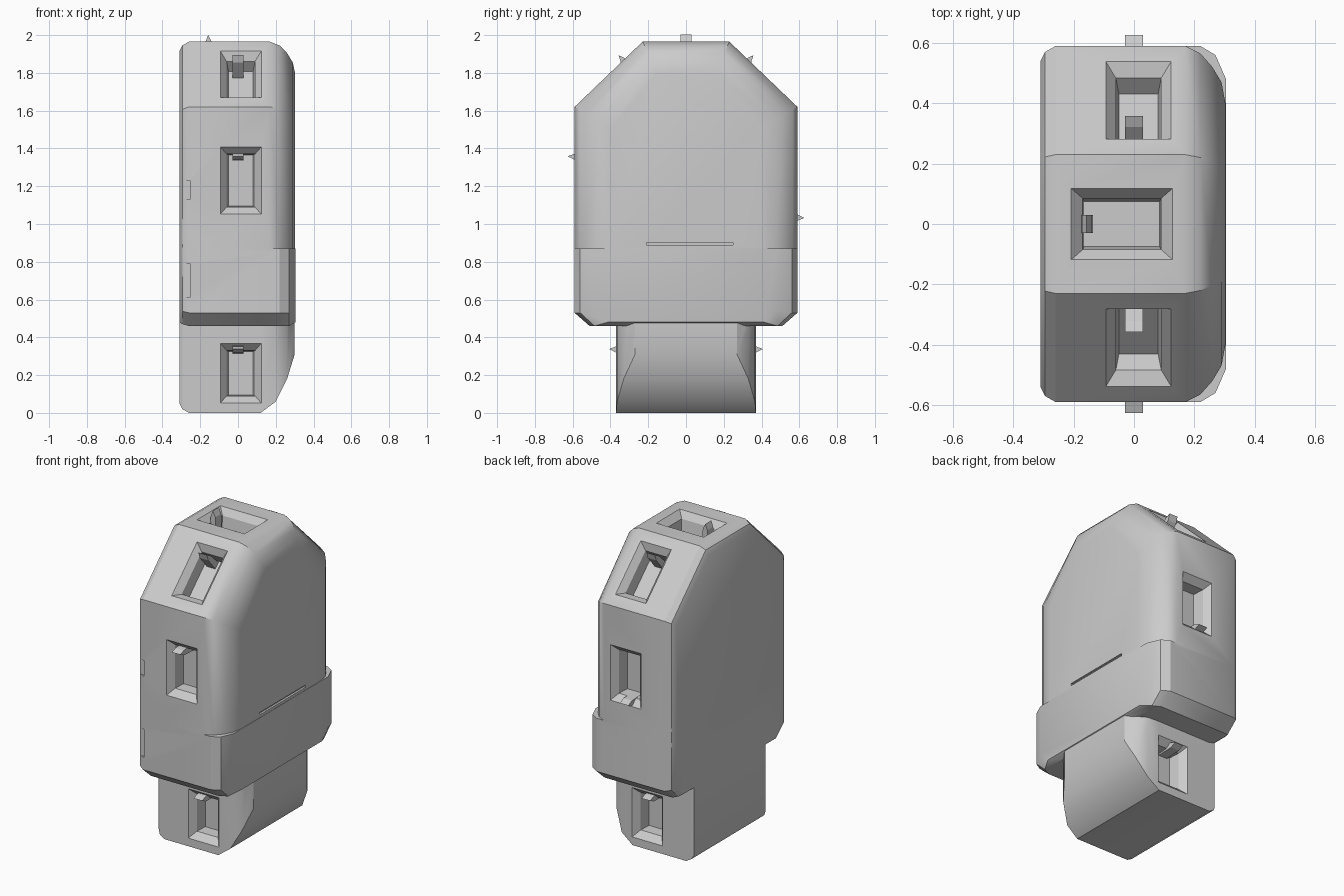
import bpy, bmesh, math
from mathutils import Matrix, Vector

cube = bpy.data.objects.get("Cube")
if cube:
    bpy.data.objects.remove(cube)

GREY = (0.6, 0.6, 0.6, 1)
grey = bpy.data.materials.new("light_grey")
grey.use_nodes = True
grey.diffuse_color = GREY
grey.node_tree.nodes["Principled BSDF"].inputs["Base Color"].default_value = GREY


def make_object(name, bm):
    bmesh.ops.recalc_face_normals(bm, faces=bm.faces)
    mesh = bpy.data.meshes.new(name)
    bm.to_mesh(mesh)
    bm.free()
    mesh.materials.append(grey)
    ob = bpy.data.objects.new(name, mesh)
    bpy.context.scene.collection.objects.link(ob)
    return ob


def bridge(bm, loops):
    """Skin a list of equal point loops and cap both ends."""
    rows = [[bm.verts.new(p) for p in loop] for loop in loops]
    n = len(rows[0])
    for a, b in zip(rows, rows[1:]):
        for i in range(n):
            j = (i + 1) % n
            bm.faces.new((a[i], a[j], b[j], b[i]))
    bm.faces.new(rows[0][::-1])
    bm.faces.new(rows[-1])


def loft(name, half, rings):
    """half: (y, z) points, mirrored in y; rings: x, inset of sides, top, bottom."""
    outline = half + [(-y, z) for y, z in reversed(half)]
    ymax = max(y for y, z in half)
    lo, hi = min(z for y, z in half), max(z for y, z in half)
    loops = []
    for x, side, top, bottom in rings:
        sy = 1 - side / ymax
        sz = (hi - lo - top - bottom) / (hi - lo)
        loops.append([(x, y * sy, lo + bottom + (z - lo) * sz) for y, z in outline])
    bm = bmesh.new()
    bridge(bm, loops)
    return make_object(name, bm)


def apply_boolean(ob, tool, operation):
    mod = ob.modifiers.new(operation.lower(), 'BOOLEAN')
    mod.operation, mod.solver, mod.object = operation, 'EXACT', tool
    deps = bpy.context.evaluated_depsgraph_get()
    mesh = bpy.data.meshes.new_from_object(ob.evaluated_get(deps))
    ob.modifiers.clear()
    ob.data = mesh
    bpy.data.objects.remove(tool)


# Faceted upper shell, rounded more strongly on the +x side
body = loft("body",
            [(0.59, 0.85), (0.59, 1.62), (0.23, 1.965)],
            [(-0.31, 0.05, 0.05, 0), (-0.295, 0.02, 0.02, 0), (-0.26, 0, 0, 0),
             (0.17, 0, 0, 0), (0.22, 0.025, 0.02, 0), (0.26, 0.07, 0.06, 0),
             (0.29, 0.12, 0.11, 0), (0.303, 0.19, 0.17, 0)])

# Wider band below the seam, with a chamfered lower edge
band = loft("band",
            [(0.51, 0.46), (0.59, 0.53), (0.59, 0.87)],
            [(-0.31, 0.05, 0, 0.02), (-0.295, 0.02, 0, 0.01), (-0.26, 0, 0, 0),
             (0.22, 0, 0, 0), (0.27, 0.03, 0, 0), (0.305, 0.11, 0, 0.02)])

# Narrow foot with a sloping lower corner
foot = loft("foot",
            [(0.37, 0), (0.37, 0.7)],
            [(-0.31, 0.01, 0, 0.05), (-0.295, 0, 0, 0.02), (-0.26, 0, 0, 0),
             (0.12, 0, 0, 0), (0.2, 0.005, 0, 0.06), (0.26, 0.04, 0, 0.18),
             (0.3, 0.1, 0, 0.31)])
apply_boolean(body, band, 'UNION')
apply_boolean(body, foot, 'UNION')

# Pocket layout: centre, outward normal, direction of the hook end,
# half width, half length, hook offset
X, Y, Z = Vector((1, 0, 0)), Vector((0, 1, 0)), Vector((0, 0, 1))
pockets = [("top", Vector((-0.04, 0, 1.965)), Z, -X, 0.12, 0.17, 0.12)]
for label, s, flip in (("front", -1, 1), ("back", 1, -1)):
    slope = (Y * s * 0.345 + Z * 0.36).normalized()
    uphill = (Z * 0.345 - Y * s * 0.36).normalized()
    pockets += [
        (label, Vector((0.015, 0.59 * s, 1.23 if s < 0 else 1.19)), Y * s, Z * flip,
         0.11, 0.18, 0.13 if s < 0 else 0.16),
        (label + "_slope", Vector((0.015, 0.41 * s, 1.7925)), slope, uphill,
         0.11, 0.18, 0.11),
        (label + "_foot", Vector((0.015, 0.37 * s, 0.21)), Y * s, Z, 0.11, 0.16, 0.13)]

DEPTH = 0.11
cut = bmesh.new()
for name, centre, normal, up, w, h, offset in pockets:
    frame = Matrix((up.cross(normal), up, normal)).transposed().to_4x4()
    frame.translation = centre

    def rect(a, b, d):
        return [frame @ Vector((a * i, b * j, d))
                for i, j in ((-1, -1), (1, -1), (1, 1), (-1, 1))]

    # Funnel opening, then a straight sided well
    bridge(cut, [rect(w, h, 0.002), rect(w - 0.035, h - 0.04, -0.04),
                 rect(w - 0.045, h - 0.045, -DEPTH)])

    # Tapered hook rising out of the well
    profile = [(offset + 0.02, -DEPTH - 0.01), (offset - 0.025, -DEPTH - 0.01),
               (offset - 0.02, 0.0), (offset - 0.002, 0.037), (offset + 0.012, 0.0)]
    shift = -frame.translation.x if abs(normal.x) + abs(up.x) < 0.1 else 0
    bm = bmesh.new()
    bridge(bm, [[frame @ Vector((a, t, d)) + X * shift for t, d in profile]
                for a in (-0.03, 0.03)])
    make_object(name + "_hook", bm)

# Seam slit on the +x side, and two small slots near the front corner
slits = [((0.305, 0.02, 0.895), (0.03, 0.46, 0.015)),
         ((-0.27, -0.59, 1.18), (0.03, 0.03, 0.1)),
         ((-0.27, -0.59, 0.7), (0.03, 0.03, 0.18))]
for place, size in slits:
    bmesh.ops.create_cube(cut, size=1, matrix=Matrix.Translation(place) @ Matrix.Diagonal((*size, 1)))
cutter = make_object("pocket_cutter", cut)
cutter.hide_render = True
apply_boolean(body, cutter, 'DIFFERENCE')

# Smooth the rounded edges and keep the creases
bpy.ops.object.select_all(action='DESELECT')
body.select_set(True)
bpy.context.view_layer.objects.active = body
bpy.ops.object.shade_smooth_by_angle(angle=math.radians(30))
